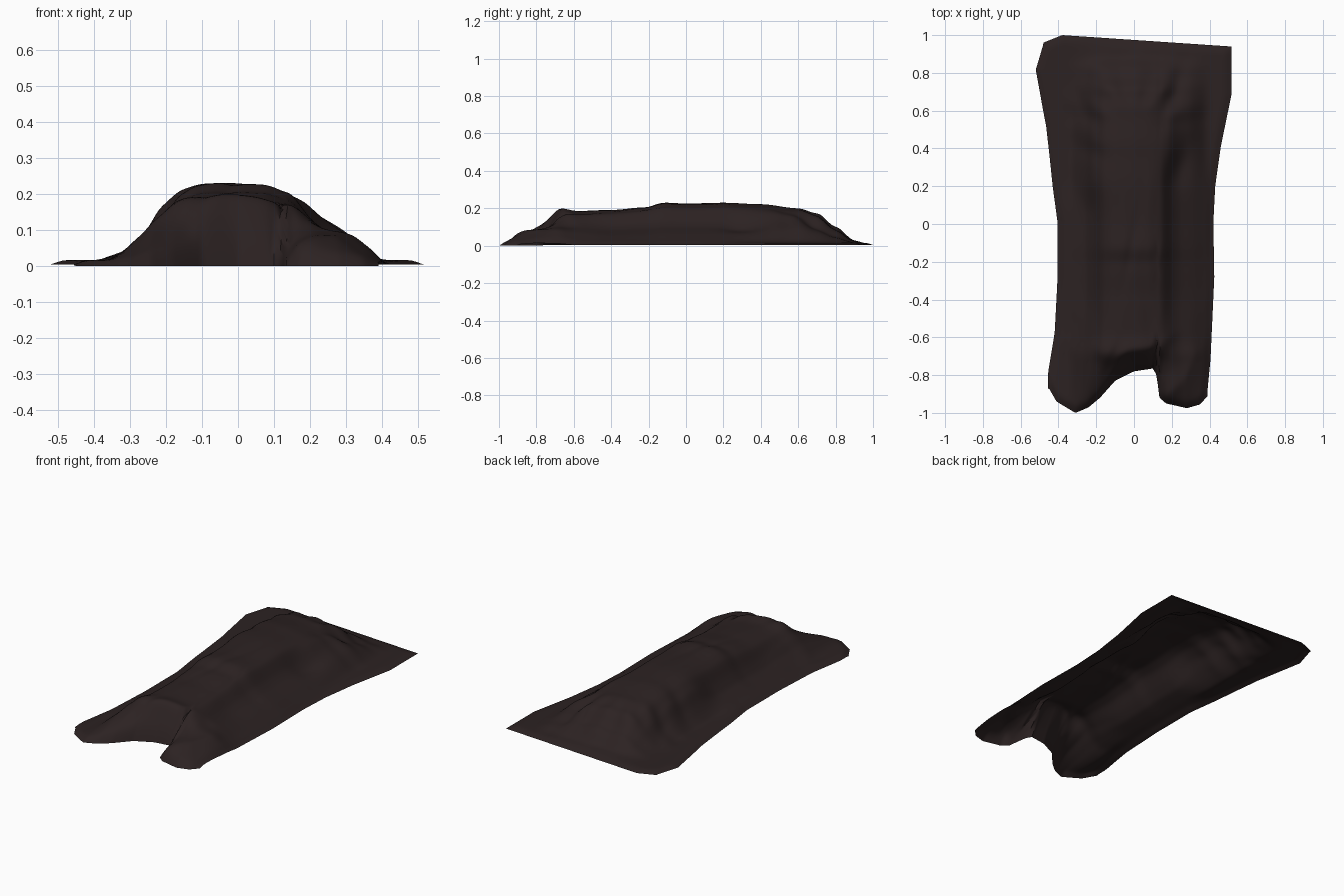
import bpy, bmesh, math
from mathutils import Vector
from mathutils.geometry import intersect_point_line

cube = bpy.data.objects.get("Cube")
if cube:
    bpy.data.objects.remove(cube, do_unlink=True)


def curve(t, pts, soft=False):
    """Interpolate a short list of (position, value) points."""
    if t <= pts[0][0]:
        return pts[0][1]
    for (a, p), (b, q) in zip(pts, pts[1:]):
        if t <= b:
            k = (t - a) / (b - a)
            if soft:
                k = k * k * (3 - 2 * k)
            return p + (q - p) * k
    return pts[-1][1]


def step(a, b, t):
    k = min(1, max(0, (t - a) / (b - a)))
    return k * k * (3 - 2 * k)


def bump(x, y, cx, cy, rx, ry, turn):
    c, s = math.cos(turn), math.sin(turn)
    dx, dy = x - cx, y - cy
    return math.exp(-((dx * c + dy * s) / rx) ** 2 - ((dy * c - dx * s) / ry) ** 2)


# Outline of the cloth
RIGHT = [(-.87, -.455), (-.6, -.42), (-.3, -.405), (0, -.405), (.17, -.43),
         (.5, -.465), (.82, -.52), (.96, -.48)]
LEFT = [(-.91, .39), (-.75, .405), (-.3, .425), (0, .42), (.2, .43),
        (.42, .46), (.7, .515), (.94, .515)]
FRONT = [(-.45, -.87), (-.41, -.94), (-.31, -1), (-.24, -.97), (-.18, -.92), (-.1, -.83),
         (0, -.78), (.1, -.765), (.12, -.8), (.135, -.92), (.17, -.95), (.28, -.975),
         (.35, -.955), (.39, -.91)]
BACK = [(-.48, .96), (-.38, 1), (.51, .94)]

# Ridge height along the body
RIDGE = [(-.74, .17), (-.68, .187), (-.58, .17), (-.4, .176), (-.22, .192), (-.12, .216),
         (0, .21), (.2, .214), (.4, .206), (.6, .184), (.7, .155), (.8, .08), (.9, .01), (.96, 0)]
# Shape across the body: broad at shoulders and feet, narrow at the waist and legs
BROAD = [(-.33, 0), (-.29, .18), (-.25, .45), (-.22, .74), (-.16, .93), (-.1, 1), (0, 1),
         (.1, .93), (.19, .84), (.23, .66), (.3, .42), (.37, .06), (.4, 0)]
NARROW = [(-.39, 0), (-.32, .12), (-.25, .24), (-.21, .45), (-.17, .8), (-.12, .95), (-.05, 1),
          (.08, .97), (.15, .85), (.2, .5), (.24, .36), (.32, .2), (.4, 0)]
BREADTH = [(-.75, 1), (-.6, .5), (-.4, .1), (.05, .1), (.25, .8), (.4, .9), (.7, .6)]
# Soft dents: centre x, centre y, radius x, radius y, turn, depth
DENTS = [(.25, .33, .06, .12, -.3, .03), (-.22, .38, .08, .05, -.5, .02),
         (.2, .68, .04, .15, -.35, .025), (-.02, -.15, .025, .2, -.2, .008),
         (.08, -.5, .03, .15, .1, .008), (-.12, -.74, .03, .1, -.4, .02),
         (.12, -.74, .03, .08, .2, .02), (-.25, .6, .04, .12, .5, .02)]


def hem_distance(x, y):
    """Distance to the front hem."""
    here, best = Vector((x, y, 0)), 9
    for a, b in zip(FRONT, FRONT[1:]):
        a, b = Vector((*a, 0)), Vector((*b, 0))
        k = intersect_point_line(here, a, b)[1]
        best = min(best, (here - a.lerp(b, min(1, max(0, k)))).length)
    return best


def height(x, y, edge):
    # the shoulder on the right ends lower down than the one on the left
    broad = curve(y - .16 * step(0, .2, x) * step(-.3, 0, y), BREADTH, True)
    flare = 1 + .1 * step(-.5, -.8, y)
    across = curve(x / flare, NARROW) * (1 - broad) + curve(x / flare, BROAD) * broad
    z = curve(y, RIDGE, True) * across
    for dent in DENTS:
        z -= dent[5] * bump(x, y, *dent[:5])
    # folds fanning out around the head end
    r = math.hypot(x, y - .5)
    fan = math.sin(11 * math.atan2(x, y - .5) + 1) * step(.1, .25, r) * step(.45, .3, r)
    z += .007 * fan * step(.45, .6, y)
    # front hem drops steeply in the notch and slowly over the feet
    d = hem_distance(x, y) if y < -.4 else 1
    drop = .11 + .13 * step(.1, .26, abs(x))
    z *= min(1, d / drop) ** .8
    flange = .004 + .012 * step(0, .035, edge)
    return max(z, 0) + flange * step(0, .03, d)


# Draped cloth as a single open sheet
COLS, ROWS = 96, 150
bm = bmesh.new()
grid = []
for j in range(ROWS + 1):
    v = j / ROWS
    row = []
    for i in range(COLS + 1):
        u = i / COLS
        along = -.95 + 1.92 * v
        xa, xb = curve(along, RIGHT), curve(along, LEFT)
        x = xa + (xb - xa) * u
        ya, yb = curve(x, FRONT), curve(x, BACK)
        y = ya + (yb - ya) * v
        row.append(bm.verts.new((x, y, height(x, y, min(x - xa, xb - x, yb - y)))))
    grid.append(row)
for a, b in zip(grid, grid[1:]):
    for i in range(COLS):
        bm.faces.new((a[i], a[i + 1], b[i + 1], b[i]))

# Relax the inner cloth, keeping the hem in place
inner = [p for p in bm.verts if not p.is_boundary]
for _ in range(5):
    bmesh.ops.smooth_vert(bm, verts=inner, factor=.5, use_axis_z=True)

mesh = bpy.data.meshes.new("draped_sheet")
bm.to_mesh(mesh)
bm.free()
sheet = bpy.data.objects.new("draped_sheet", mesh)
bpy.context.collection.objects.link(sheet)

cloth = bpy.data.materials.new("dark_brown_cloth")
cloth.use_nodes = True
colour = (.025, .016, .016, 1)
cloth.diffuse_color = colour
shader = cloth.node_tree.nodes["Principled BSDF"]
shader.inputs["Base Color"].default_value = colour
shader.inputs["Roughness"].default_value = .9
mesh.materials.append(cloth)

bpy.context.view_layer.objects.active = sheet
sheet.select_set(True)
bpy.ops.object.shade_smooth_by_angle(angle=math.radians(60))
